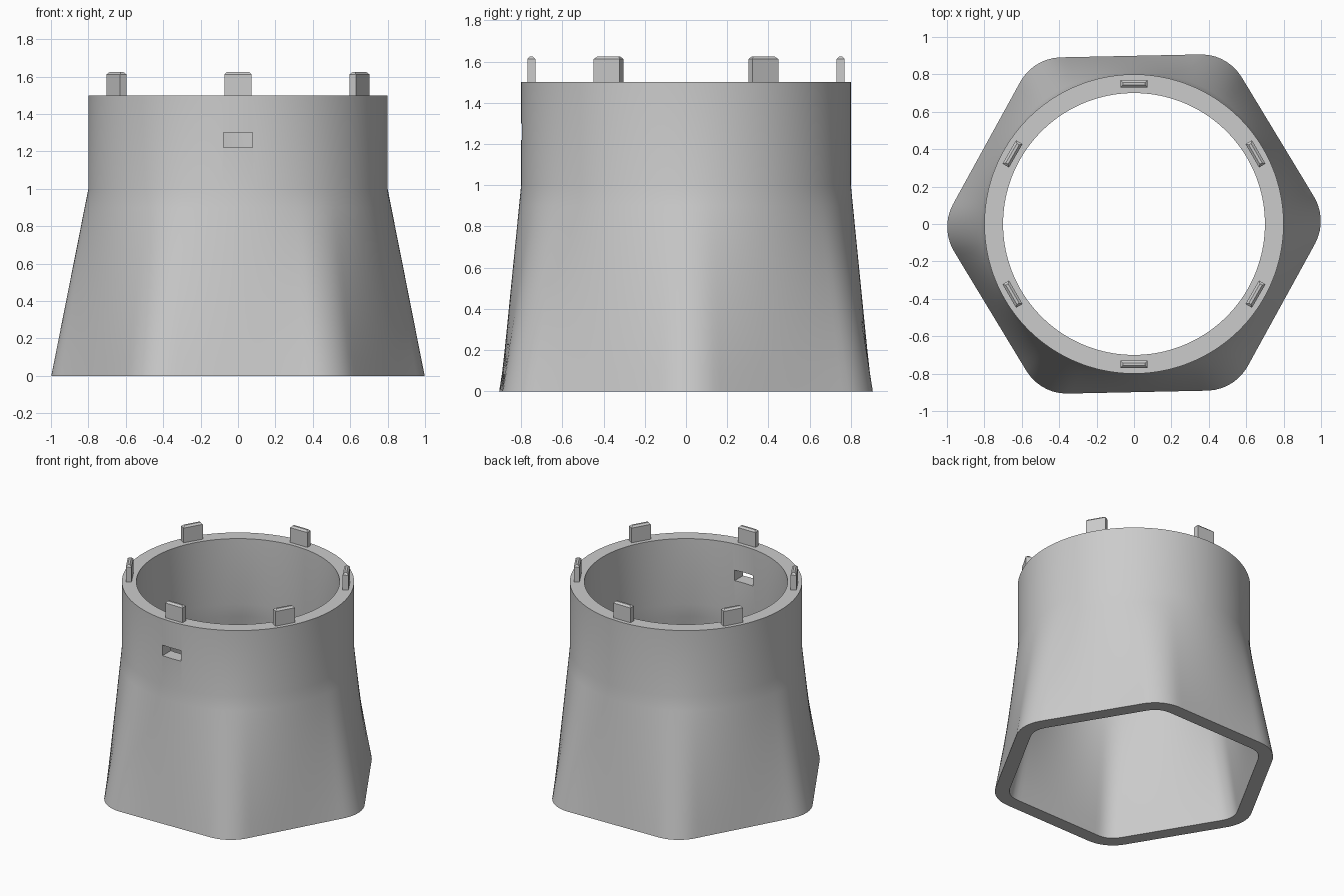
import bpy, bmesh
from math import sin, cos, tan, radians, sqrt, pi

cube = bpy.data.objects.get("Cube")
if cube:
    bpy.data.objects.remove(cube, do_unlink=True)

grey = bpy.data.materials.new("plain grey")
grey.use_nodes = True
colour = (0.6, 0.6, 0.6, 1)
grey.diffuse_color = colour
grey.node_tree.nodes["Principled BSDF"].inputs["Base Color"].default_value = colour

SEGMENTS = 180
TWIST = radians(1.2)
SHOULDER, TOP = 1.0, 1.5


def make_object(name, bm):
    bmesh.ops.recalc_face_normals(bm, faces=bm.faces)
    mesh = bpy.data.meshes.new(name)
    bm.to_mesh(mesh)
    bm.free()
    mesh.materials.append(grey)
    obj = bpy.data.objects.new(name, mesh)
    bpy.context.collection.objects.link(obj)
    return obj


def activate(obj):
    bpy.ops.object.select_all(action='DESELECT')
    obj.select_set(True)
    bpy.context.view_layer.objects.active = obj


def hexagon_radius(angle, apothem, corner):
    """Distance from the centre to a hexagon with rounded corners."""
    half = pi / 6
    phi = abs((angle - TWIST) % (2 * half) - half)
    if apothem * tan(phi) <= (apothem - corner) * tan(half):
        return apothem / cos(phi)
    centre = (apothem - corner) / cos(half)
    d = half - phi
    return centre * cos(d) + sqrt(corner ** 2 - (centre * sin(d)) ** 2)


def ring(bm, z, apothem, corner, radius):
    """One loop of the loft from the hexagon foot to the round collar."""
    blend = min(z / SHOULDER, 1)
    verts = []
    for i in range(SEGMENTS):
        a = 2 * pi * i / SEGMENTS
        r = (1 - blend) * hexagon_radius(a, apothem, corner) + blend * radius
        verts.append(bm.verts.new((r * cos(a), r * sin(a), z)))
    return verts


# Hollow body: outer wall up, inner wall down, closed at rim and foot
bm = bmesh.new()
levels = [i * SHOULDER / 10 for i in range(11)] + [TOP]
loops = [ring(bm, z, 0.899, 0.254, 0.8) for z in levels]
loops += [ring(bm, z, 0.799, 0.154, 0.7) for z in reversed(levels)]
for k, low in enumerate(loops):
    high = loops[(k + 1) % len(loops)]
    for i in range(SEGMENTS):
        j = (i + 1) % SEGMENTS
        bm.faces.new((low[i], low[j], high[j], high[i]))
body = make_object("adapter_body", bm)

# Slot through the front of the collar
bm = bmesh.new()
bmesh.ops.create_cube(bm, size=1)
bmesh.ops.scale(bm, vec=(0.155, 0.4, 0.08), verts=bm.verts)
bmesh.ops.translate(bm, vec=(0, -0.75, 1.26), verts=bm.verts)
cutter = make_object("slot_cutter", bm)
cutter.hide_render = True
cut = body.modifiers.new("slot", 'BOOLEAN')
cut.operation = 'DIFFERENCE'
cut.solver = 'EXACT'
cut.object = cutter
activate(body)
bpy.ops.object.modifier_apply(modifier=cut.name)
bpy.data.objects.remove(cutter, do_unlink=True)
activate(body)
bpy.ops.object.shade_smooth_by_angle(angle=radians(30))

# Six locking tabs on the rim, with bevelled tops
TAB_TOP = 1.625
for n in range(6):
    angle = radians(30 + 60 * n)
    bm = bmesh.new()
    bmesh.ops.create_cube(bm, size=1)
    bmesh.ops.scale(bm, vec=(0.04, 0.145, TAB_TOP - TOP + 0.01), verts=bm.verts)
    top_edges = [e for e in bm.edges if all(v.co.z > 0 for v in e.verts)]
    bmesh.ops.bevel(bm, geom=top_edges, offset=0.013, segments=1, affect='EDGES')
    tab = make_object(f"rim_tab_{n + 1}", bm)
    tab.location = (0.75 * cos(angle), 0.75 * sin(angle), (TAB_TOP + TOP - 0.01) / 2)
    tab.rotation_euler.z = angle
